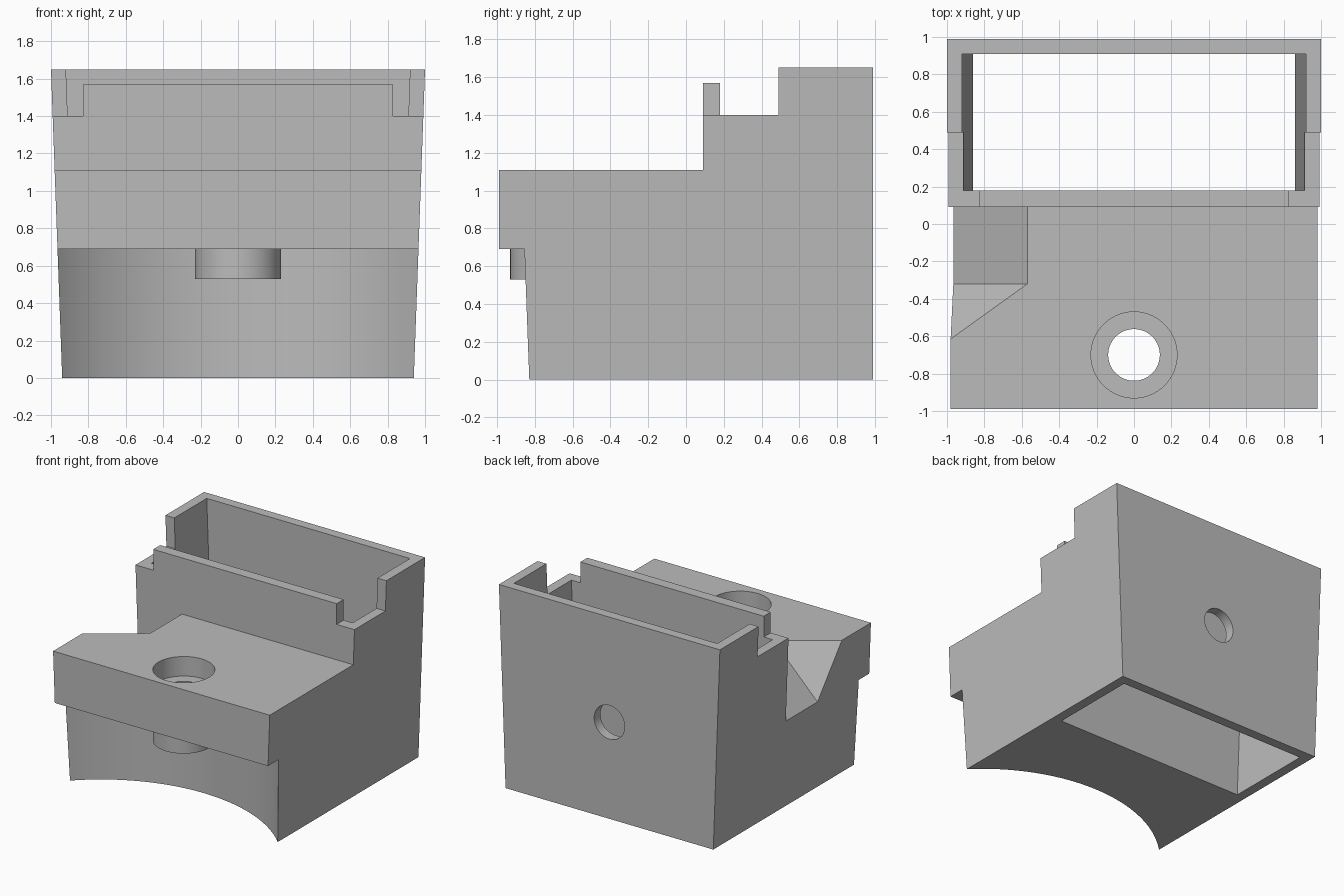
import bpy
import bmesh
from math import pi, radians
from mathutils import Matrix

if "Cube" in bpy.data.objects:
    bpy.data.objects.remove(bpy.data.objects["Cube"])

TOP = 1.65      # overall height
WALL = 0.08     # pocket wall thickness

grey = bpy.data.materials.new("plain grey")
grey.use_nodes = True
colour = (0.5, 0.5, 0.5, 1)
grey.diffuse_color = colour
grey.node_tree.nodes["Principled BSDF"].inputs["Base Color"].default_value = colour


def half_width(z):
    """Side walls lean outwards towards the top."""
    return 0.94 + 0.06 * z / TOP


def make_object(name, bm):
    bmesh.ops.recalc_face_normals(bm, faces=bm.faces)
    mesh = bpy.data.meshes.new(name)
    bm.to_mesh(mesh)
    bm.free()
    mesh.materials.append(grey)
    obj = bpy.data.objects.new(name, mesh)
    bpy.context.collection.objects.link(obj)
    return obj


def tapered_prism(name, profile, inset=0.0):
    """Side profile (y, z) spanned between the two leaning sides."""
    bm = bmesh.new()
    sides = [[bm.verts.new((s * (half_width(z) - inset), y, z)) for y, z in profile]
             for s in (-1, 1)]
    for side in sides:
        bm.faces.new(side)
    n = len(profile)
    for i in range(n):
        j = (i + 1) % n
        bm.faces.new((sides[0][i], sides[0][j], sides[1][j], sides[1][i]))
    return make_object(name, bm)


def cylinder(name, radius, y, z0, z1, segments=96):
    bm = bmesh.new()
    bmesh.ops.create_cone(bm, cap_ends=True, segments=segments, radius1=radius,
                          radius2=radius, depth=z1 - z0,
                          matrix=Matrix.Translation((0, y, (z0 + z1) / 2)))
    return make_object(name, bm)


def hull(name, points):
    bm = bmesh.new()
    for p in points:
        bm.verts.new(p)
    bmesh.ops.convex_hull(bm, input=bm.verts)
    return make_object(name, bm)


def combine(target, tool, operation="DIFFERENCE"):
    mod = target.modifiers.new(tool.name, "BOOLEAN")
    mod.operation = operation
    mod.solver = "EXACT"
    mod.object = tool
    bpy.context.view_layer.objects.active = target
    bpy.ops.object.modifier_apply(modifier=mod.name)
    bpy.data.objects.remove(tool)


# Stepped body with shelf, front lip and tall back
body = tapered_prism("stepped_body", [
    (0.99, 0), (0.99, TOP), (0.49, TOP), (0.49, 1.40), (0.18, 1.40), (0.18, 1.57),
    (0.09, 1.57), (0.09, 1.11), (-0.99, 1.11), (-0.99, 0)])

# Concave front under the shelf
combine(body, cylinder("front_hollow", 1.33, -1.77, -0.2, 0.69, 256))

# Rectangular pocket running right through
combine(body, tapered_prism("pocket", [
    (0.18, -0.2), (0.91, -0.2), (0.91, 1.9), (0.18, 1.9)], WALL))

# Lip shortened at both ends
for s in (-1, 1):
    combine(body, hull("lip_end", [(s * x, y, z) for x in (0.83, 1.2)
                                   for y in (0.0, 0.3) for z in (1.40, 1.8)]))

# Sloping notch in the right edge of the shelf
outer, inner, front, back, level = -1.17, -0.57, -0.32, 0.09, 1.11
tip = (-1.185, -0.762)
rim = [(inner, front), (inner, back), tip, (outer, back)]
combine(body, hull("shelf_notch",
                   [(x, y, level + 0.15) for x, y in rim]
                   + [(x, y, level) for x, y in rim]
                   + [(outer, y, level + outer - inner) for y in (front, back)]))

# Boss below the shelf, with counterbored hole
HOLE_Y = -0.70
combine(body, cylinder("boss", 0.23, HOLE_Y, 0.53, 0.80), "UNION")
combine(body, cylinder("counterbore", 0.23, HOLE_Y, 0.95, 1.3))
combine(body, cylinder("bolt_hole", 0.138, HOLE_Y, 0.3, 1.2))

# Round hole in the back wall
back_hole = cylinder("back_hole", 0.138, 0, -0.1, 0.1)
back_hole.data.transform(Matrix.Translation((0, 0.95, 0.79)) @ Matrix.Rotation(pi / 2, 4, "X"))
combine(body, back_hole)

# Smooth the round walls, keep the corners sharp
bpy.ops.object.select_all(action="DESELECT")
body.select_set(True)
bpy.context.view_layer.objects.active = body
bpy.ops.object.shade_smooth_by_angle(angle=radians(25))
